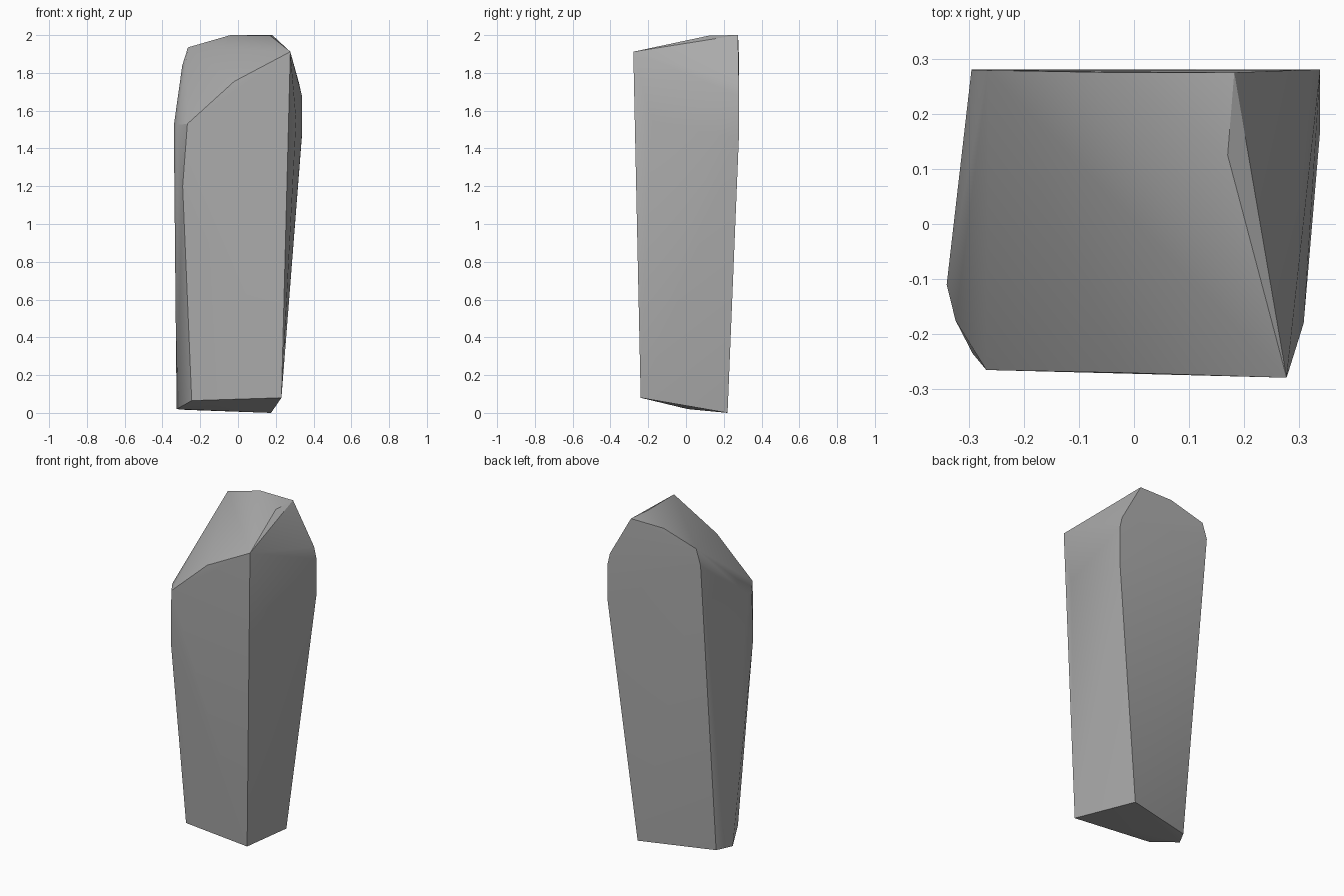
import bpy, bmesh
from math import radians

cube = bpy.data.objects.get("Cube")
if cube:
    bpy.data.objects.remove(cube, do_unlink=True)

# Stone colour
stone = bpy.data.materials.new("grey_stone")
stone.use_nodes = True
grey = (0.42, 0.42, 0.42, 1)
stone.diffuse_color = grey
bsdf = stone.node_tree.nodes["Principled BSDF"]
bsdf.inputs["Base Color"].default_value = grey
bsdf.inputs["Roughness"].default_value = 0.9

# Corners of the hewn block, grouped by region
base = [(.23, -.24, .08), (-.245, -.155, .065), (-.325, .01, .02),
        (-.275, .1, .016), (.175, .22, 0)]
front_rim = [(.277, -.279, 1.912), (-.02, -.27, 1.755),
             (-.268, -.265, 1.53), (-.293, -.235, 1.2)]
left_shoulder = [(-.324, -.175, 1.525), (-.34, -.11, 1.52)]
right_shoulder = [(.308, -.18, 1.55), (.338, .17, 1.47)]
back_rim = [(.338, .28, 1.46), (.338, .28, 1.68), (.322, .28, 1.75),
            (.182, .275, 2), (-.04, .275, 2), (-.265, .279, 1.935),
            (-.295, .28, 1.84)]
crest = [(.17, .125, 1.998)]

# Standing stone: faceted convex block wrapped around the corners
bm = bmesh.new()
for group in (base, front_rim, left_shoulder, right_shoulder, back_rim, crest):
    for corner in group:
        bm.verts.new(corner)
hull = bmesh.ops.convex_hull(bm, input=bm.verts[:])
loose = [v for v in bm.verts if not v.link_faces]
bmesh.ops.delete(bm, geom=loose, context='VERTS')
bmesh.ops.recalc_face_normals(bm, faces=bm.faces[:])

mesh = bpy.data.meshes.new("standing_stone")
bm.to_mesh(mesh)
bm.free()
mesh.materials.append(stone)
rock = bpy.data.objects.new("standing_stone", mesh)
bpy.context.collection.objects.link(rock)

# Soft shading inside each facet, crisp ridges between them
bpy.ops.object.select_all(action='DESELECT')
rock.select_set(True)
bpy.context.view_layer.objects.active = rock
bpy.ops.object.shade_smooth_by_angle(angle=radians(30))
